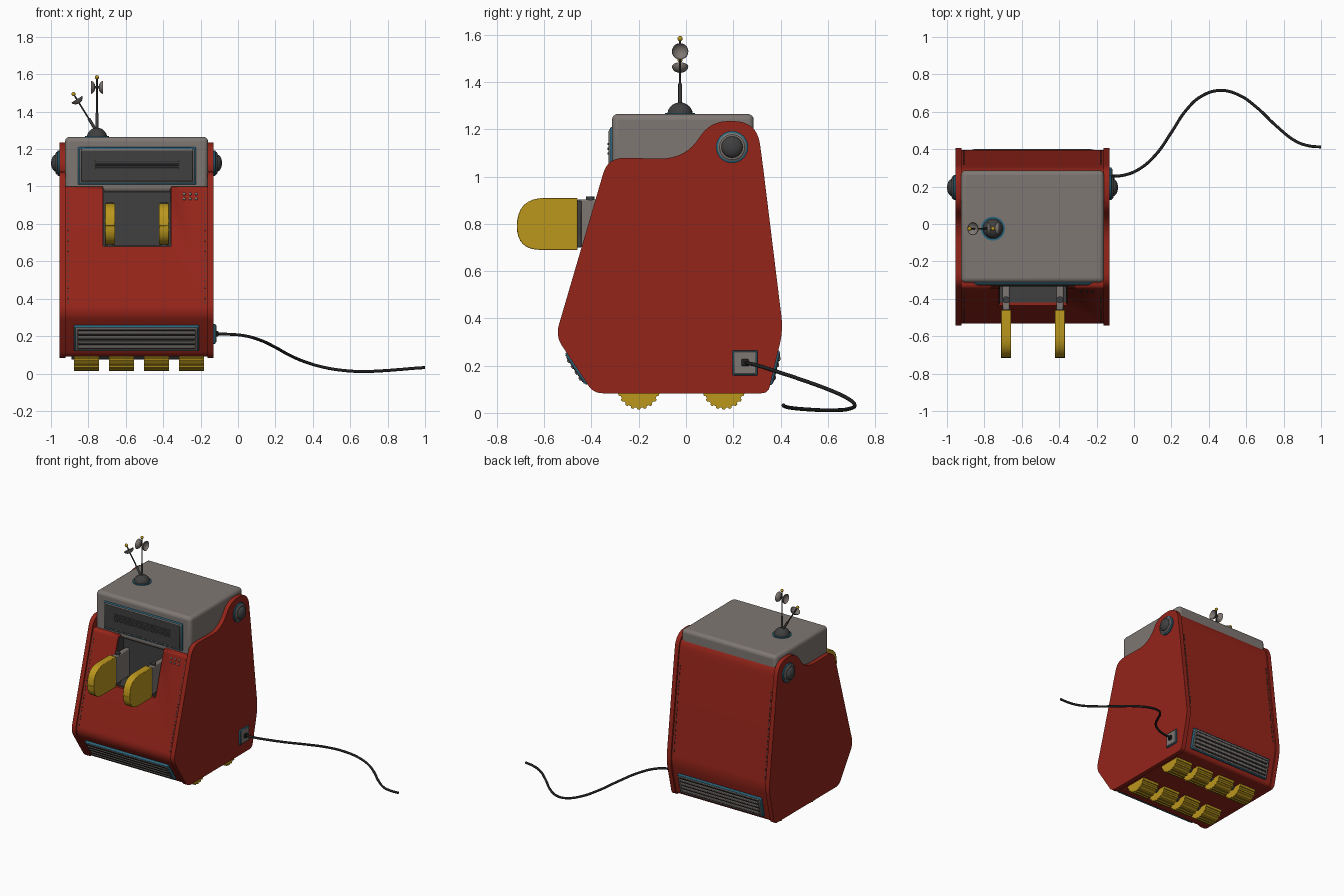
import bpy, bmesh, math
from mathutils import Vector, Matrix

if "Cube" in bpy.data.objects:
    bpy.data.objects.remove(bpy.data.objects["Cube"])

CX = -0.5425  # centre line of the cabinet


def material(name, rgb):
    m = bpy.data.materials.new(name)
    m.diffuse_color = (*rgb, 1)
    m.use_nodes = True
    m.node_tree.nodes["Principled BSDF"].inputs["Base Color"].default_value = m.diffuse_color
    return m


RED = material("red_paint", (0.3, 0.018, 0.01))
YELLOW = material("yellow_paint", (0.5, 0.31, 0.012))
GREY = material("warm_grey", (0.21, 0.185, 0.17))
DARK = material("dark_metal", (0.05, 0.05, 0.052))
BLACK = material("black_rubber", (0.015, 0.015, 0.015))
BLUE = material("blue_trim", (0.025, 0.13, 0.2))


def finish(bm, name, mat, bevel=0, seg=2):
    bmesh.ops.recalc_face_normals(bm, faces=bm.faces)
    me = bpy.data.meshes.new(name)
    bm.to_mesh(me)
    bm.free()
    ob = bpy.data.objects.new(name, me)
    bpy.context.collection.objects.link(ob)
    me.materials.append(mat)
    if bevel:
        b = ob.modifiers.new("bevel", 'BEVEL')
        b.width, b.segments, b.limit_method = bevel, seg, 'ANGLE'
        b.angle_limit = math.radians(50)
    bpy.ops.object.select_all(action='DESELECT')
    ob.select_set(True)
    bpy.context.view_layer.objects.active = ob
    bpy.ops.object.shade_smooth_by_angle(angle=math.radians(35))
    return ob


def box(name, loc, size, mat, bevel=0, tilt=0, seg=2):
    bm = bmesh.new()
    bmesh.ops.create_cube(bm, size=1, matrix=Matrix.Translation(loc)
                          @ Matrix.Rotation(tilt, 4, 'X') @ Matrix.Diagonal((*size, 1)))
    return finish(bm, name, mat, bevel, seg)


def rounded(corners, n=8):
    """Corners (y, z, t) become quadratic arcs that start t before the corner."""
    out = []
    for i, (y, z, t) in enumerate(corners):
        c = Vector((y, z))
        a = c + (Vector(corners[i - 1][:2]) - c).normalized() * t
        b = c + (Vector(corners[(i + 1) % len(corners)][:2]) - c).normalized() * t
        for k in range(n + 1):
            s = k / n
            out.append(a * (1 - s) ** 2 + c * 2 * s * (1 - s) + b * s * s)
    return out


def prism(name, outline, x0, x1, mat, bevel=0):
    bm = bmesh.new()
    f = bm.faces.new([bm.verts.new((x0, p[0], p[1])) for p in outline])
    ext = bmesh.ops.extrude_face_region(bm, geom=[f])
    bmesh.ops.translate(bm, vec=(x1 - x0, 0, 0),
                        verts=[v for v in ext['geom'] if isinstance(v, bmesh.types.BMVert)])
    return finish(bm, name, mat, bevel)


def lathe(name, profile, loc, axis, mat, seg=32):
    """Spin a (radius, height) profile round an axis through loc."""
    bm = bmesh.new()
    vs = [bm.verts.new((r, 0, h)) for r, h in profile]
    es = [bm.edges.new(p) for p in zip(vs, vs[1:])]
    bmesh.ops.spin(bm, geom=vs + es, cent=(0, 0, 0), axis=(0, 0, 1), angle=math.tau, steps=seg)
    bmesh.ops.remove_doubles(bm, verts=bm.verts, dist=1e-5)
    bm.transform(Matrix.Translation(loc) @ Vector(axis).to_track_quat('Z', 'Y').to_matrix().to_4x4())
    return finish(bm, name, mat)


def rod(r, h):
    return [(0, 0), (r, 0), (r, h), (0, h)]


def dome(r, h, n=8):
    return [(r * math.cos(i * math.pi / 2 / n), h * math.sin(i * math.pi / 2 / n)) for i in range(n + 1)]


def ball(r, n=10):
    return [(r * math.sin(i * math.pi / n), -r * math.cos(i * math.pi / n)) for i in range(n + 1)]


# side panels with the wavy shoulder
side = rounded([(-.392, .083, .04), (-.552, .325, .05), (-.331, 1.08, .07), (0, 1.075, .11),
                (.10, 1.235, .08), (.30, 1.235, .1), (.325, 1.05, .05), (.411, .35, .06), (.348, .083, .03)])
for tag, a, b in (("left", -.955, -.923), ("right", -.162, -.13)):
    prism(tag + "_side_panel", side, a, b, RED, .006)

# main body, with the arm recess cut out of it
core = rounded([(-.385, .09, .03), (-.541, .325, .045), (-.342, 1.0, .02), (.05, 1.0, .02),
                (.15, 1.223, .04), (.292, 1.223, .09), (.315, 1.05, .05), (.399, .35, .05), (.34, .09, .025)])
body = prism("body", core, -.93, -.155, RED)
cutter = box("recess_cutter", (-.54, -.45, .86), (.364, .34, .36), RED)
mod = body.modifiers.new("recess", 'BOOLEAN')
mod.object, mod.operation, mod.solver = cutter, 'DIFFERENCE', 'EXACT'
bpy.context.view_layer.objects.active = body
bpy.ops.object.modifier_apply(modifier="recess")
bpy.data.objects.remove(cutter)
box("recess_back", (-.54, -.285, .83), (.362, .012, .3), DARK)
box("recess_floor", (-.54, -.35, .684), (.362, .14, .008), DARK)
for x in (-.719, -.361):
    prism("recess_wall", [(-.425, .68), (-.28, .68), (-.28, .99), (-.335, .99)], x - .003, x + .003, DARK)

# seam stitches beside the side panels, front and back
for x in (-.908, -.177):
    for i in range(22):
        t = (i + .5) / 22
        box("front_seam", (x, -.53 + .185 * t, .365 + .615 * t), (.005, .006, .016), DARK, tilt=-.287)
        box("back_seam", (x, .392 - .074 * t, .41 + .62 * t), (.005, .006, .016), DARK, tilt=.119)

# head block and its face plate
box("head", (CX, -.0135, 1.117), (.765, .6, .296), GREY, .025, seg=4)
box("face_trim", (-.54, -.313, 1.11), (.632, .016, .2), BLUE, .006)
box("face_frame", (-.54, -.317, 1.11), (.616, .016, .184), GREY, .005)
box("face_screen", (-.54, -.32, 1.11), (.6, .016, .168), DARK, .004)
for z in (1.098, 1.118, 1.138):
    box("face_slot", (-.54, -.328, z), (.45, .01, .01), DARK, .003)

# small buttons on the front
for x in (-.287, -.255, -.223):
    for z in (.934, .96):
        y = -.342 - (1.0 - z) * .295
        lathe("button", dome(.008, .008, 4), (x, y, z), (0, -.96, -.28), GREY, 12)


# slatted vents on the lower front and back
def vent(name, y, z, h, tilt, out):
    n = Vector((0, math.cos(tilt), math.sin(tilt))) * out
    up = Vector((0, -math.sin(tilt), math.cos(tilt)))
    c = Vector((-.5425, y, z))
    box(name + "_trim", c, (.668, .02, h), BLUE, .005, tilt)
    box(name + "_frame", c + n * .003, (.652, .02, h - .014), GREY, .004, tilt)
    box(name + "_opening", c + n * .005, (.63, .02, h - .034), BLACK, 0, tilt)
    for i in range(4):
        box(name + "_slat", c + n * .01 + up * (i - 1.5) * (h - .04) / 4,
            (.63, .02, .017), GREY, .004, tilt)


vent("front_vent", -.46, .19, .16, .581, -1)
vent("back_vent", .371, .192, .15, -.231, 1)

# arms: grey bracket, bolt and rounded yellow paddle
paddle = rounded([(-.46, .69, .004), (-.46, .91, .004), (-.716, .91, .12), (-.716, .69, .1)])
for x in (-.684, -.396):
    prism("arm_paddle", paddle, x - .027, x + .027, YELLOW, .012)
    box("arm_bracket", (x, -.37, .803), (.036, .18, .2), GREY, .006)
    box("arm_collar", (x, -.453, .8), (.044, .02, .2), DARK, .004)
    lathe("arm_bolt", rod(.018, .23), (x, -.405, .685), (0, 0, 1), DARK, 20)

# treaded rollers in two rows of four
tread = []
for i in range(20):
    for d, r in ((-.3, .083), (-.2, .09), (.2, .09), (.3, .083)):
        a = (i + d) * math.tau / 20
        tread.append((r * math.cos(a), r * math.sin(a)))
for y in (-.2, .16):
    for x in (-.81, -.623, -.436, -.249):
        prism("roller", [(y + p, .104 + q) for p, q in tread], x - .067, x + .067, YELLOW)
    lathe("roller_axle", rod(.03, .7), (-.89, y, .104), (1, 0, 0), DARK, 16)

# shoulder knobs, mirrored on both sides
for s in (-1, 1):
    p = (CX + s * .41, .195, 1.125)
    lathe("knob_trim", [(0, 0), (.068, 0), (.068, .01), (.062, .014), (0, .014)], p, (s, 0, 0), BLUE)
    lathe("knob_ring", [(0, 0), (.06, 0), (.06, .018), (.053, .023), (0, .023)], p, (s, 0, 0), GREY)
    lathe("knob_dome", [(.046, 0)] + [(r, h + .02) for r, h in dome(.046, .027)], p, (s, 0, 0), DARK)

# power socket and cord
box("socket_trim", (-.127, .25, .212), (.014, .106, .106), BLUE, .004)
box("socket_plate", (-.124, .25, .212), (.016, .094, .094), GREY, .004)
box("cord_plug", (-.116, .25, .213), (.022, .03, .03), BLACK, .004)
path = [(-.125, .255, .212), (-.05, .262, .21), (.03, .295, .203), (.12, .375, .178), (.2, .49, .14),
        (.28, .61, .096), (.36, .683, .062), (.46, .714, .033), (.56, .69, .017), (.66, .62, .011),
        (.76, .525, .014), (.87, .44, .022), (.94, .417, .028), (1, .412, .032)]
cu = bpy.data.curves.new("power_cord", 'CURVE')
cu.dimensions, cu.bevel_depth, cu.bevel_resolution, cu.use_fill_caps = '3D', .008, 3, True
cu.resolution_u = 8
sp = cu.splines.new('BEZIER')
sp.bezier_points.add(len(path) - 1)
for bp, co in zip(sp.bezier_points, path):
    bp.co = co
    bp.handle_left_type = bp.handle_right_type = 'AUTO'
cu.materials.append(BLACK)
bpy.context.collection.objects.link(bpy.data.objects.new("power_cord", cu))

# antenna base, two rods with dishes and yellow tips
base = Vector((-.754, -.025, 1.262))
lathe("antenna_trim", rod(.064, .008), base, (0, 0, 1), BLUE)
lathe("antenna_base", dome(.054, .052), base, (0, 0, 1), DARK)
lean = Vector((-.13, 0, .21)).normalized()
bowl = [(0, 0), (.018, .004), (.03, .013), (.035, .024), (.033, .025), (.027, .016), (.014, .008), (0, .006)]
foot = base + Vector((0, 0, .03))
for name, d, length in (("tall", Vector((0, 0, 1)), .292), ("leaning", lean, .238)):
    lathe(name + "_antenna_rod", rod(.0045, length), foot, d, DARK, 10)
    lathe(name + "_antenna_sleeve", rod(.008, length * .35), foot, d, DARK, 12)
    lathe(name + "_antenna_tip", ball(.011), foot + d * length, d, YELLOW, 14)
for s in (-1, 1):
    lathe("tall_antenna_dish", [(r, h + .008) for r, h in bowl], (base.x, base.y, 1.53), (s, 0, 0), GREY, 20)
    lathe("dish_stem", rod(.007, .012), (base.x, base.y, 1.53), (s, 0, 0), DARK, 10)
lathe("leaning_antenna_dish", bowl, foot + lean * .18, lean, GREY, 20)
